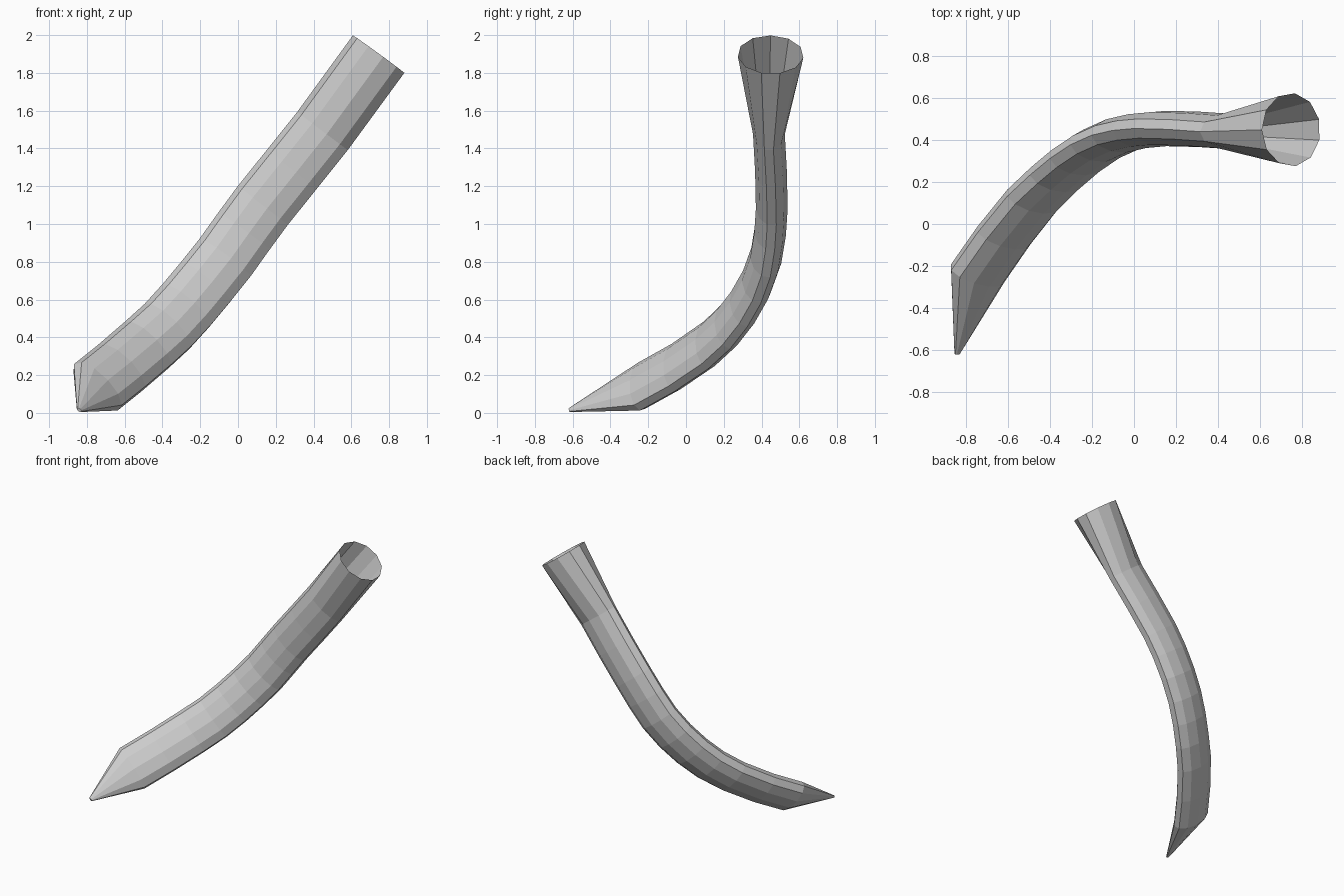
import bpy, bmesh, math
from mathutils import Vector

if "Cube" in bpy.data.objects:
    bpy.data.objects.remove(bpy.data.objects["Cube"])

SIDES = 11
WIDE = Vector((0.79, 0, -0.61))   # wide direction of the oval section

# Stations along the handle: centre, half width, half thickness
stations = [
    ((-0.841, -0.618, 0.015), 0.015, 0.008),   # tip
    ((-0.745, -0.24, 0.14), 0.172, 0.085),
    ((-0.62, -0.06, 0.24), 0.172, 0.085),
    ((-0.48, 0.115, 0.36), 0.172, 0.085),
    ((-0.37, 0.222, 0.46), 0.171, 0.085),
    ((-0.27, 0.307, 0.57), 0.171, 0.085),
    ((-0.17, 0.375, 0.69), 0.171, 0.085),
    ((-0.066, 0.422, 0.82), 0.171, 0.085),
    ((0.034, 0.445, 0.96), 0.171, 0.085),
    ((0.134, 0.454, 1.096), 0.171, 0.085),
    ((0.29, 0.45, 1.29), 0.171, 0.085),
    ((0.45, 0.439, 1.49), 0.171, 0.085),
    ((0.747, 0.448, 1.897), 0.172, 0.175),      # round open mouth
]
points = [Vector(s[0]) for s in stations]

bm = bmesh.new()
rings = []
for i, (c, a, b) in enumerate(stations):
    if i == 0 or i == len(stations) - 1:
        tangent = points[min(i + 1, len(points) - 1)] - points[max(i - 1, 0)]
    elif i == 1:
        tangent = points[2] - points[1]
    else:
        tangent = points[i + 1] - points[i - 1]
    tangent.normalize()
    w = (WIDE - tangent * WIDE.dot(tangent)).normalized()
    n = tangent.cross(w)
    ring = []
    for k in range(SIDES):
        ang = math.pi + 2 * math.pi * k / SIDES
        ring.append(bm.verts.new(points[i] + w * a * math.cos(ang) + n * b * math.sin(ang)))
    rings.append(ring)

# Skin between stations, cap the tip, leave the mouth open
for r0, r1 in zip(rings, rings[1:]):
    for k in range(SIDES):
        j = (k + 1) % SIDES
        bm.faces.new((r0[k], r0[j], r1[j], r1[k]))
bm.faces.new(rings[0][::-1])
bmesh.ops.recalc_face_normals(bm, faces=bm.faces)

mesh = bpy.data.meshes.new("curved_tube")
bm.to_mesh(mesh)
bm.free()
bpy.context.collection.objects.link(bpy.data.objects.new("curved_tube", mesh))
